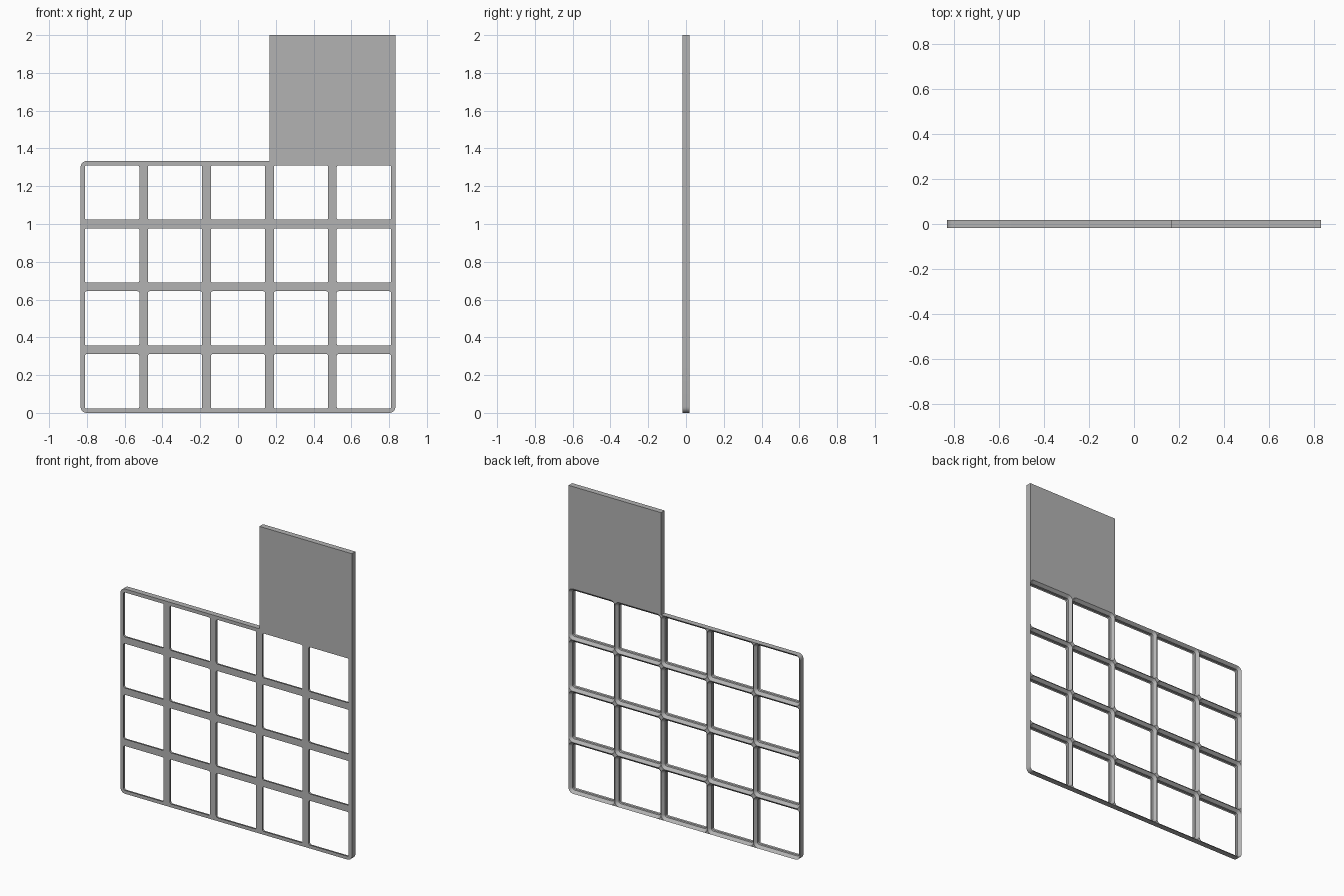
import bpy, bmesh
from math import cos, sin, pi
from mathutils import Vector

if "Cube" in bpy.data.objects:
    bpy.data.objects.remove(bpy.data.objects["Cube"], do_unlink=True)

COLS, ROWS = 5, 4
PITCH = 1 / 3
MM = PITCH / 42           # one cell is 42 units wide
THICK = 4.65 * MM
RADIUS = 4 * MM
SEG = 6                   # segments per rounded corner
FRONT, BACK = -THICK / 2, THICK / 2
TOP = ROWS * PITCH
CORNERS = [(1, 1), (-1, 1), (-1, -1), (1, -1)]

grey = bpy.data.materials.new("mid_grey")
grey.use_nodes = True
colour = (0.45, 0.45, 0.45, 1)
grey.diffuse_color = colour
grey.node_tree.nodes["Principled BSDF"].inputs["Base Color"].default_value = colour


def ring(bm, cx, cz, inset, y, square=()):
    """Rounded square of vertices; corners listed in square are filled out."""
    half, r = PITCH / 2 - inset, RADIUS - inset
    if inset > RADIUS:
        r = 0.001
    verts = []
    for c, (sx, sz) in enumerate(CORNERS):
        for i in range(SEG + 1):
            a = (c + i / SEG) * pi / 2
            x = sx * (half - r) + r * cos(a)
            z = sz * (half - r) + r * sin(a)
            if c in square and 0 < i < SEG:
                x, z = sx * half, sz * half
            verts.append(bm.verts.new((cx + x, y, cz + z)))
    return verts


bm = bmesh.new()

# Cells: flat front border, stepped and chamfered pocket, ridge at the back
for col in range(COLS):
    for row in range(ROWS):
        cx, cz = (col + 0.5 - COLS / 2) * PITCH, (row + 0.5) * PITCH
        square = [c for c, (sx, sz) in enumerate(CORNERS)
                  if not (col == (COLS - 1 if sx > 0 else 0)
                          and row == (ROWS - 1 if sz > 0 else 0))
                  or (sx > 0 and sz > 0)]
        rings = [ring(bm, cx, cz, 0, FRONT, square),
                 ring(bm, cx, cz, 2.85 * MM, FRONT),
                 ring(bm, cx, cz, 2.15 * MM, FRONT + 0.7 * MM),
                 ring(bm, cx, cz, 2.15 * MM, FRONT + 2.5 * MM),
                 ring(bm, cx, cz, 0, BACK),
                 ring(bm, cx, cz, 0, BACK, square)]
        n = len(rings[0])
        for a, b in zip(rings, rings[1:]):
            for i in range(n):
                j = (i + 1) % n
                bm.faces.new((a[i], a[j], b[j], b[i]))
bmesh.ops.remove_doubles(bm, verts=bm.verts[:], dist=1e-5)

# Solid panel: pull the top edge of the last two columns upward
edges = [e for e in bm.edges if e.is_boundary and all(
    v.co.z > TOP - 1e-4 and v.co.x > PITCH / 2 - 1e-4 for v in e.verts)]
pulled = bmesh.ops.extrude_edge_only(bm, edges=edges)["geom"]
bmesh.ops.translate(bm, vec=Vector((0, 0, 2 - TOP)),
                    verts=[v for v in pulled if isinstance(v, bmesh.types.BMVert)])

# Outer wall: join the front outline to the back outline
rim = [e for e in bm.edges if e.is_boundary]
back_verts = {v for e in rim for v in e.verts if v.co.y > 0}


def opposite(v):
    return min(back_verts, key=lambda b: (b.co.x - v.co.x) ** 2 + (b.co.z - v.co.z) ** 2)


for e in [e for e in rim if e.verts[0].co.y < 0]:
    v, w = e.verts
    bm.faces.new((v, w, opposite(w), opposite(v)))
bmesh.ops.recalc_face_normals(bm, faces=bm.faces[:])

mesh = bpy.data.meshes.new("grid_baseplate")
bm.to_mesh(mesh)
bm.free()
mesh.materials.append(grey)
plate = bpy.data.objects.new("grid_baseplate", mesh)
bpy.context.collection.objects.link(plate)
bpy.ops.object.select_all(action="DESELECT")
plate.select_set(True)
bpy.context.view_layer.objects.active = plate
bpy.ops.object.shade_smooth_by_angle(angle=pi / 6)
